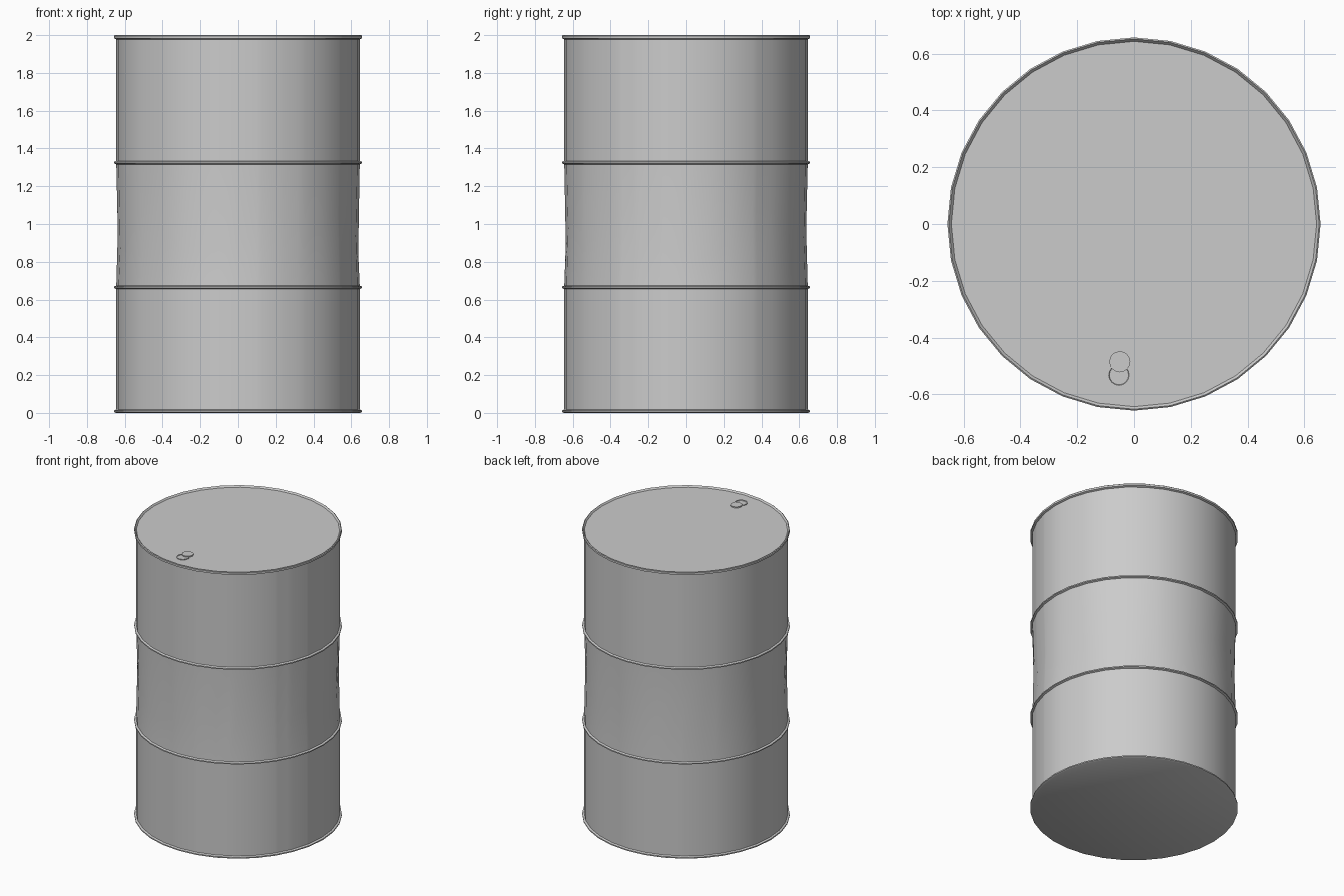
import bpy, bmesh, math

if "Cube" in bpy.data.objects:
    bpy.data.objects.remove(bpy.data.objects["Cube"])

SIDES = 32
STEP = 2 * math.pi / SIDES

metal = bpy.data.materials.new("grey_metal")
metal.diffuse_color = (0.6, 0.6, 0.6, 1)
metal.use_nodes = True
metal.node_tree.nodes["Principled BSDF"].inputs["Base Color"].default_value = metal.diffuse_color

# crumpled crease around the middle: (angle in degrees, height)
crease = [(4.5, .815), (22.5, .865), (36, 1.09), (45, 1.09), (63, .86), (90, .97),
          (122, 1.09), (142, .90), (170, 1.09), (186, .875), (199, .855), (217, 1.09),
          (242, .86), (264.6, .85), (279, .97), (292.5, 1.065), (300, .90),
          (328, 1.065), (334, .91), (347.5, .96), (355.5, .88)]


def crease_z(deg):
    pts = [(crease[-1][0] - 360, crease[-1][1])] + crease + [(crease[0][0] + 360, crease[0][1])]
    for (a, za), (b, zb) in zip(pts, pts[1:]):
        if a <= deg <= b:
            return za + (zb - za) * (deg - a) / (b - a)


def chord(deg):
    """Radius factor that keeps points on the flat sides of a 32-gon."""
    t = math.radians(deg) % STEP
    return math.cos(STEP / 2) / math.cos(t - STEP / 2)


def finish(name, bm, angle=40):
    bmesh.ops.recalc_face_normals(bm, faces=bm.faces)
    me = bpy.data.meshes.new(name)
    bm.to_mesh(me)
    bm.free()
    me.materials.append(metal)
    ob = bpy.data.objects.new(name, me)
    bpy.context.collection.objects.link(ob)
    bpy.ops.object.select_all(action='DESELECT')
    bpy.context.view_layer.objects.active = ob
    ob.select_set(True)
    bpy.ops.object.shade_smooth_by_angle(angle=math.radians(angle))
    return ob


def lathe(name, rows, angles, centre=(0, 0), factor=lambda d: 1.0):
    """Skin rings of (radius, height); height None follows the crease. Both ends capped."""
    bm = bmesh.new()
    rings = []
    for r, z in rows:
        ring = []
        for d in angles:
            a, rr = math.radians(d), r * factor(d)
            h = crease_z(d) if z is None else z
            ring.append(bm.verts.new((centre[0] + rr * math.cos(a), centre[1] + rr * math.sin(a), h)))
        rings.append(ring)
    n = len(angles)
    for lo, hi in zip(rings, rings[1:]):
        for i in range(n):
            j = (i + 1) % n
            bm.faces.new((lo[i], lo[j], hi[j], hi[i]))
    bm.faces.new(rings[0][::-1])
    bm.faces.new(rings[-1])
    return finish(name, bm)


# barrel shell: rims, two hoops, crumpled waist and recessed lid
R, RIM = 0.645, 0.657
facets = [i * 360 / SIDES for i in range(SIDES)]
angles = sorted(set(facets + [a for a, _ in crease]))


def hoop(z):
    return [(R, z - .009), (RIM, z - .004), (RIM, z + .004), (R, z + .009)]


rows = [(.648, 0), (RIM, .005), (RIM, .013), (R, .018)]
rows += hoop(.665) + [(R - .008, None)] + hoop(1.325)
rows += [(R, 1.978), (RIM, 1.983), (RIM, 1.996), (.652, 2.0), (.643, 1.989)]
lathe("barrel_shell", rows, angles, factor=chord)

# filler opening and its loose cap on the lid
ring16 = [i * 22.5 for i in range(16)]
lathe("filler_neck", [(.041, 1.985), (.041, 1.994), (.036, 1.994), (.034, 1.990)],
      ring16, (-.053, -.532))
lathe("filler_cap", [(.037, 1.985), (.037, 1.997)], ring16, (-.05, -.485))
